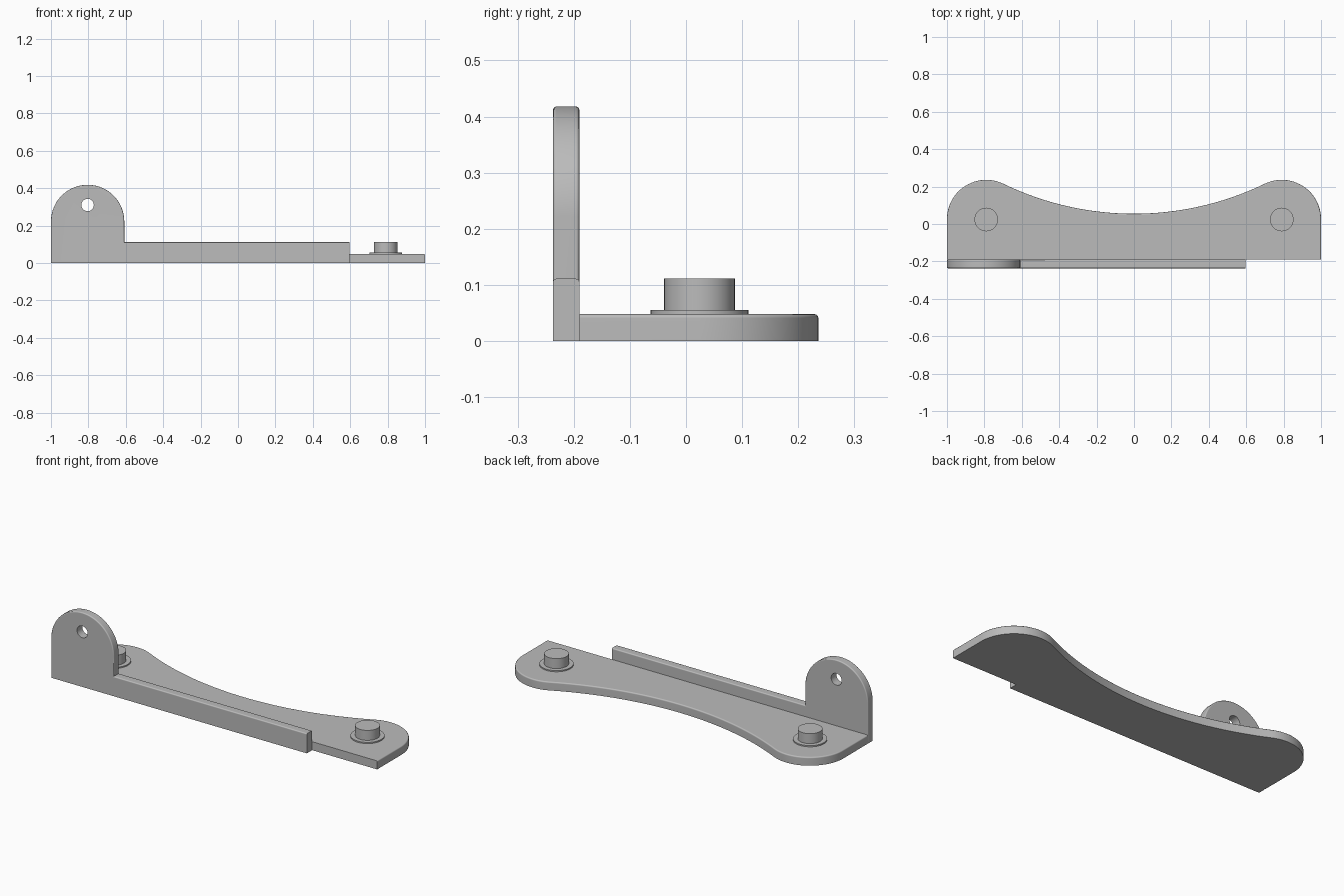
import bpy, bmesh
from math import sin, cos, atan2, radians, pi, hypot
from mathutils import Vector

if "Cube" in bpy.data.objects:
    bpy.data.objects.remove(bpy.data.objects["Cube"], do_unlink=True)

grey = bpy.data.materials.new("plain_grey")
grey.use_nodes = True
grey.diffuse_color = (0.5, 0.5, 0.5, 1)
grey.node_tree.nodes["Principled BSDF"].inputs["Base Color"].default_value = (0.5, 0.5, 0.5, 1)


def arc(cx, cy, r, a0, a1, n):
    return [(cx + r * cos(a0 + (a1 - a0) * i / n), cy + r * sin(a0 + (a1 - a0) * i / n))
            for i in range(n + 1)]


def smooth(obj):
    bpy.ops.object.select_all(action='DESELECT')
    obj.select_set(True)
    bpy.context.view_layer.objects.active = obj
    bpy.ops.object.shade_smooth_by_angle(angle=radians(35))


def extruded(name, outline, place, depth, rounded, radius):
    """Extrude an outline, then round the edges chosen by a rule."""
    bm = bmesh.new()
    face = bm.faces.new([bm.verts.new(place(u, v)) for u, v in outline])
    new = bmesh.ops.extrude_face_region(bm, geom=[face])["geom"]
    bmesh.ops.translate(bm, vec=depth, verts=[g for g in new if isinstance(g, bmesh.types.BMVert)])
    bmesh.ops.recalc_face_normals(bm, faces=bm.faces)
    edges = [e for e in bm.edges if rounded(e.verts[0].co, e.verts[1].co)]
    bmesh.ops.bevel(bm, geom=edges, offset=radius, segments=3, profile=0.5, affect='EDGES')
    mesh = bpy.data.meshes.new(name)
    bm.to_mesh(mesh)
    bm.free()
    mesh.materials.append(grey)
    obj = bpy.data.objects.new(name, mesh)
    bpy.context.collection.objects.link(obj)
    return obj


def cylinder(name, r, z0, z1, x, y):
    bpy.ops.mesh.primitive_cylinder_add(vertices=48, radius=r, depth=z1 - z0,
                                        location=(x, y, (z0 + z1) / 2))
    obj = bpy.context.object
    obj.name = name
    obj.data.materials.append(grey)
    return obj


FRONT, BACK, THICK = -0.237, -0.19, 0.048
PEG_X, PEG_Y, END_R = 0.79, 0.026, 0.21

# Base plate: two round lobes joined by a tangent hollow arc at the back
DIP = 0.055
k = PEG_Y - DIP
hollow_r = (PEG_X ** 2 + k ** 2 - END_R ** 2) / (2 * (END_R + k))
hollow_y = DIP + hollow_r
turn = atan2(hollow_y - PEG_Y, -PEG_X)
half = [(1, BACK)] + arc(PEG_X, PEG_Y, END_R, 0, turn, 24)
back = arc(0, hollow_y, hollow_r, turn - pi, -turn, 40)[1:-1]
outline = half + back + [(-x, y) for x, y in reversed(half)]
plate = extruded("base_plate", outline, lambda u, v: (u, v, 0), Vector((0, 0, THICK)),
                 lambda a, b: min(a.z, b.z) > 0.01 and max(a.y, b.y) > BACK + 0.01, 0.007)

# Front rail with the upright rounded lug on one end
RAIL_END, RAIL_TOP = 0.595, 0.111
LUG_R = 0.196
LUG_X = -1 + LUG_R
profile = [(-1, 0), (RAIL_END, 0), (RAIL_END, RAIL_TOP), (LUG_X + LUG_R, RAIL_TOP)]
profile += arc(LUG_X, 0.222, LUG_R, 0, pi, 40)
rail = extruded("front_rail_and_lug", profile, lambda u, v: (u, FRONT, v),
                Vector((0, BACK - FRONT, 0)),
                lambda a, b: abs(a.y - b.y) < 0.001 and max(a.z, b.z) > 0.01
                and min(a.x, b.x) < RAIL_END - 0.01, 0.006)

# Hole through the lug
drill = cylinder("hole_cutter", 0.033, -0.2, 0.2, 0, 0)
drill.location = (LUG_X, (FRONT + BACK) / 2, 0.31)
drill.rotation_euler.x = pi / 2
drill.hide_render = True
cut = rail.modifiers.new("hole", 'BOOLEAN')
cut.operation = 'DIFFERENCE'
cut.solver = 'EXACT'
cut.object = drill
bpy.context.view_layer.objects.active = rail
bpy.ops.object.modifier_apply(modifier=cut.name)
bpy.data.objects.remove(drill, do_unlink=True)

for obj in (plate, rail):
    smooth(obj)
    weighted = obj.modifiers.new("even_shading", 'WEIGHTED_NORMAL')
    weighted.keep_sharp = True

# A peg with a thin collar on each lobe
for side, x in (("left", PEG_X), ("right", -PEG_X)):
    smooth(cylinder(side + "_collar", 0.087, THICK - 0.01, 0.055, x, 0.024))
    smooth(cylinder(side + "_peg", 0.063, THICK - 0.01, 0.111, x, 0.024))
